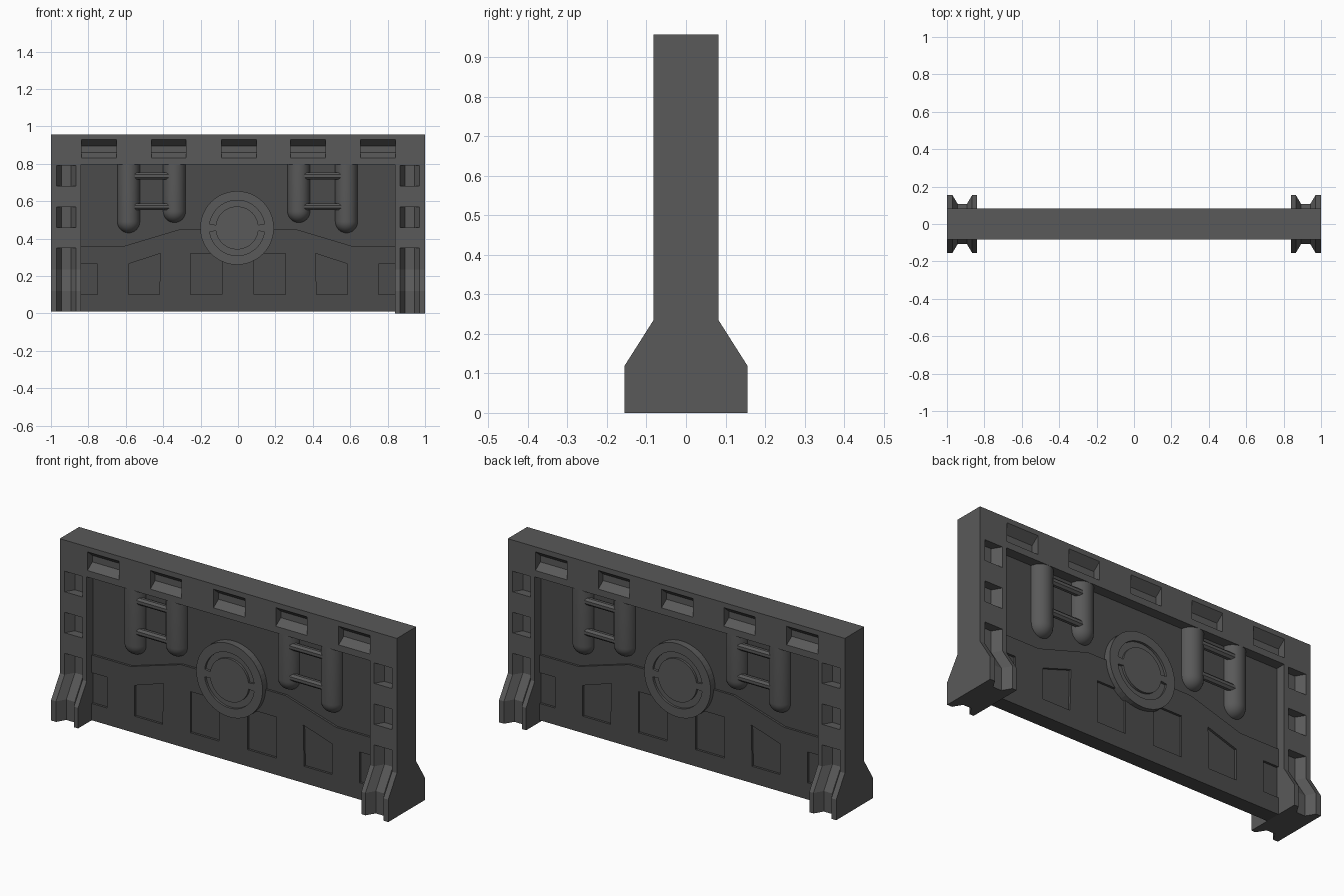
import bpy, bmesh, math
from mathutils import Vector

if "Cube" in bpy.data.objects:
    bpy.data.objects.remove(bpy.data.objects["Cube"])


def material(name, v):
    m = bpy.data.materials.new(name)
    m.diffuse_color = (v, v, v, 1)
    m.use_nodes = True
    m.node_tree.nodes["Principled BSDF"].inputs["Base Color"].default_value = m.diffuse_color
    return m


FRAME = material("frame_grey", 0.1)
PANEL = material("panel_grey", 0.07)


def loft(bm, rings):
    """Closed solid through rings that have equal point counts."""
    vs = [[bm.verts.new(p) for p in r] for r in rings]
    n = len(vs[0])
    faces = [bm.faces.new(vs[0]), bm.faces.new(vs[-1][::-1])]
    for a, b in zip(vs, vs[1:]):
        for i in range(n):
            j = (i + 1) % n
            faces.append(bm.faces.new((a[i], b[i], b[j], a[j])))
    bmesh.ops.recalc_face_normals(bm, faces=faces)


def prism(bm, pts, axis, lo, hi):
    """Extrude a 2D outline along x, y or z."""
    def place(p, t):
        c = list(p)
        c.insert("xyz".index(axis), t)
        return Vector(c)
    loft(bm, [[place(p, t) for p in pts] for t in (lo, hi)])


def rect(a0, a1, b0, b1):
    return [(a0, b0), (a1, b0), (a1, b1), (a0, b1)]


def finish(name, bm, mat, smooth=False):
    me = bpy.data.meshes.new(name)
    bm.to_mesh(me)
    bm.free()
    me.materials.append(mat)
    ob = bpy.data.objects.new(name, me)
    bpy.context.collection.objects.link(ob)
    if smooth:
        bpy.context.view_layer.objects.active = ob
        bpy.ops.object.select_all(action='DESELECT')
        ob.select_set(True)
        bpy.ops.object.shade_smooth_by_angle(angle=math.radians(35))
    return ob


def carve(ob, bm, mat):
    """Subtract the solids in bm from ob."""
    cutter = finish("cutter", bm, mat)
    mod = ob.modifiers.new("carve", 'BOOLEAN')
    mod.operation, mod.solver, mod.object = 'DIFFERENCE', 'EXACT', cutter
    dg = bpy.context.evaluated_depsgraph_get()
    me = bpy.data.meshes.new_from_object(ob.evaluated_get(dg))
    ob.modifiers.clear()
    ob.data = me
    bpy.data.objects.remove(cutter)


def turned_copy(ob):
    """Same part on the back face, turned half round."""
    c = ob.copy()
    c.name = ob.name + "_back"
    c.rotation_euler.z = math.pi
    bpy.context.collection.objects.link(c)


# Top beam with five bevelled slots on each face
bm = bmesh.new()
prism(bm, rect(-0.082, 0.082, 0.795, 0.957), 'x', -1, 1)
beam = finish("top_beam", bm, FRAME)
bm = bmesh.new()
for x in (-0.743, -0.37, 0.005, 0.375, 0.748):
    for s in (-1, 1):
        prof = [(0.09, 0.93), (0.082, 0.93), (0.04, 0.895),
                (0.04, 0.86), (0.082, 0.83), (0.09, 0.83)]
        prism(bm, [(s * y, z) for y, z in prof], 'x', s * -x - 0.093, s * -x + 0.093)
carve(beam, bm, FRAME)

# End pillars with flared feet, notches and foot channel
for side, z0, name in ((-1, 0.01, "left_pillar"), (1, 0.0, "right_pillar")):
    half = [(0.155, z0), (0.155, 0.12), (0.082, 0.235), (0.082, 0.795)]
    bm = bmesh.new()
    prism(bm, half + [(-y, z) for y, z in half[::-1]], 'x', *sorted((side * 0.84, side)))
    pillar = finish(name, bm, FRAME)
    bm = bmesh.new()
    for s in (-1, 1):
        def section(y):
            return [(side * (0.918 + w), s * (y + d)) for w, d in
                    ((-0.053, 0.03), (-0.053, 0), (-0.025, -0.047),
                     (0.025, -0.047), (0.053, 0), (0.053, 0.03))]
        for lo, hi in ((0.68, 0.79), (0.46, 0.57)):
            prism(bm, section(0.082), 'z', lo, hi)
        path = [(0.155, -0.02), (0.155, 0.12), (0.082, 0.235), (0.082, 0.35)]
        loft(bm, [[(x, y, z) for x, y in section(yy)] for yy, z in path])
    carve(pillar, bm, FRAME)

# Recessed core wall
bm = bmesh.new()
prism(bm, rect(-0.845, 0.845, 0.015, 0.80), 'y', -0.028, 0.028)
finish("core_panel", bm, PANEL)

# Lower armour plate with window recesses
bm = bmesh.new()
edge = [(0.845, 0.36), (0.61, 0.36), (0.31, 0.45)]
outline = [(-0.845, 0.01), (0.845, 0.01)] + edge + [(-x, z) for x, z in edge[::-1]]
prism(bm, outline, 'y', -0.04, 0.04)
plate = finish("lower_plate", bm, PANEL)
bm = bmesh.new()
for s in (-1, 1):
    for pts in (rect(0.75, 0.842, 0.10, 0.265), rect(0.085, 0.255, 0.10, 0.32),
                [(0.42, 0.10), (0.585, 0.10), (0.585, 0.265), (0.415, 0.32)]):
        prism(bm, [(s * x, z) for x, z in pts], 'y', -0.06, 0.06)
carve(plate, bm, PANEL)


# Round boss with two sunken arcs
def circle(r, a0, a1, n):
    return [(-0.005 + r * math.cos(a0 + (a1 - a0) * i / n),
             0.457 + r * math.sin(a0 + (a1 - a0) * i / n)) for i in range(n + 1)]


bm = bmesh.new()
prism(bm, circle(0.197, 0, math.tau, 48)[:-1], 'y', -0.066, -0.02)
boss = finish("round_boss", bm, FRAME)
bm = bmesh.new()
for k in (0, math.pi):
    a, b = k + 0.14, k + math.pi - 0.14
    prism(bm, circle(0.148, a, b, 24) + circle(0.115, a, b, 24)[::-1], 'y', -0.09, -0.054)
carve(boss, bm, FRAME)
turned_copy(boss)

# Hanging round-ended tubes
for i, (x, bottom) in enumerate(((-0.585, 0.43), (-0.34, 0.485), (0.325, 0.485), (0.58, 0.43))):
    r = 0.061
    bm = bmesh.new()
    rows = [(r, 0.80)] + [(r * math.cos(t), bottom + r - r * math.sin(t))
                          for t in (math.pi / 2 * k / 8 for k in range(9))]
    vs = [bm.verts.new((x + q, -0.021, z)) for q, z in rows]
    es = [bm.edges.new(p) for p in zip(vs, vs[1:])]
    bmesh.ops.spin(bm, geom=vs + es, cent=(x, -0.021, 0), axis=(0, 0, 1),
                   angle=math.tau, steps=24)
    bmesh.ops.remove_doubles(bm, verts=bm.verts, dist=1e-4)
    bmesh.ops.recalc_face_normals(bm, faces=bm.faces)
    turned_copy(finish(f"tube_{i + 1}", bm, FRAME, smooth=True))

# Cross rungs joining each pair of tubes
for x0, x1, side in ((-0.55, -0.37, "left"), (0.355, 0.55, "right")):
    for z, level in ((0.735, "upper"), (0.57, "lower")):
        bm = bmesh.new()
        prof = [(-0.056 + 0.02 * math.cos(a), z + 0.02 * math.sin(a))
                for a in (math.tau * (k + 0.5) / 8 for k in range(8))]
        prism(bm, prof, 'x', x0, x1)
        turned_copy(finish(f"{side}_{level}_rung", bm, FRAME))
